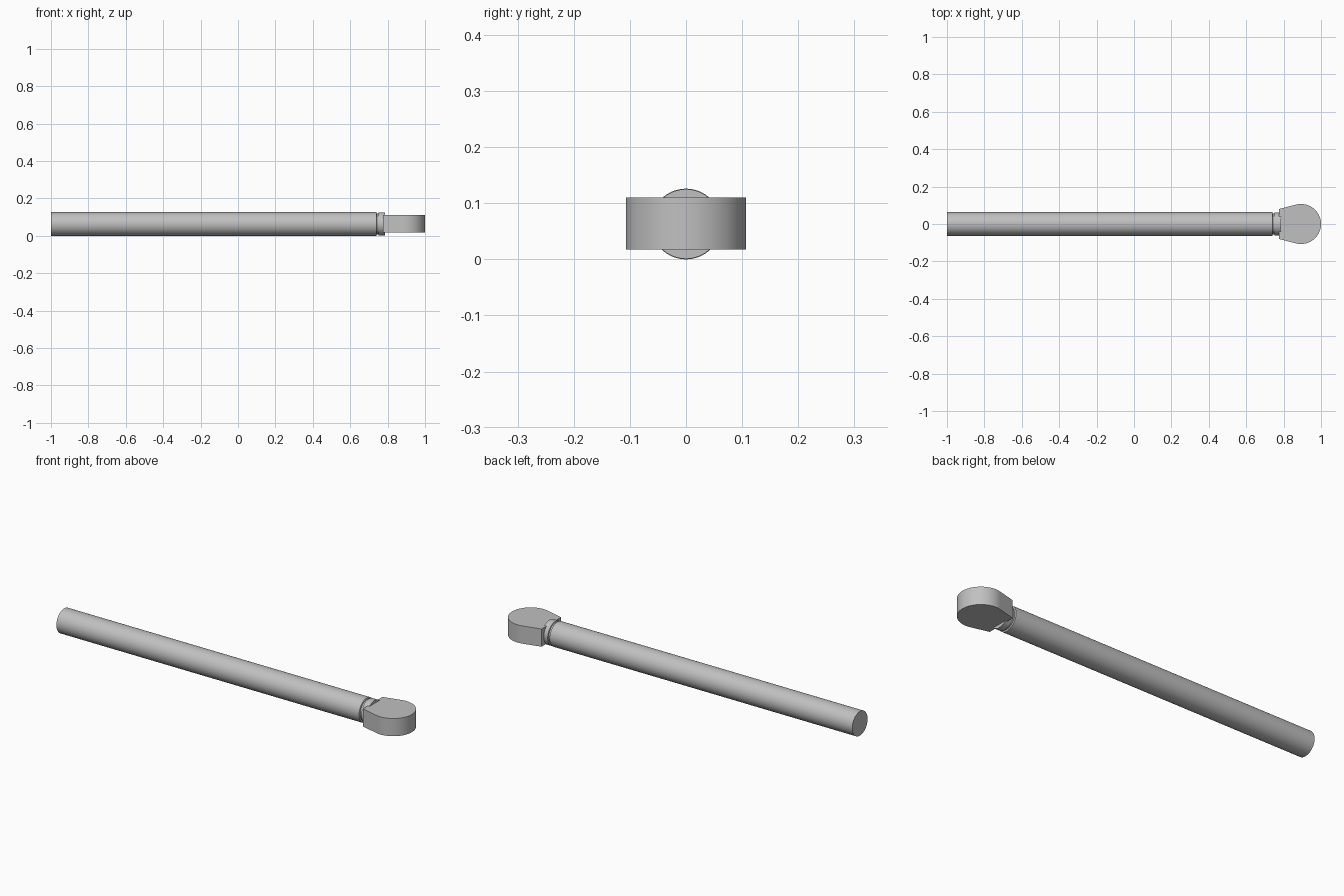
import bpy, bmesh, math
from mathutils import Vector

cube = bpy.data.objects.get("Cube")
if cube:
    bpy.data.objects.remove(cube, do_unlink=True)

steel = bpy.data.materials.new("satin_grey_metal")
steel.use_nodes = True
grey = (0.53, 0.53, 0.53, 1)
steel.diffuse_color = grey
steel.node_tree.nodes["Principled BSDF"].inputs["Base Color"].default_value = grey

MID_Z = 0.063


def finish(name, bm):
    bmesh.ops.recalc_face_normals(bm, faces=bm.faces)
    mesh = bpy.data.meshes.new(name)
    bm.to_mesh(mesh)
    bm.free()
    mesh.materials.append(steel)
    obj = bpy.data.objects.new(name, mesh)
    bpy.context.collection.objects.link(obj)
    bpy.ops.object.select_all(action="DESELECT")
    obj.select_set(True)
    bpy.context.view_layer.objects.active = obj
    bpy.ops.object.shade_smooth_by_angle(angle=math.radians(30))
    return obj


def turned(name, profile, sides=64):
    """Revolve (x, radius) points around the long axis."""
    bm = bmesh.new()
    rings = []
    for x, r in profile:
        angles = [2 * math.pi * i / sides for i in range(sides)]
        rings.append([bm.verts.new((x, r * math.cos(a), MID_Z + r * math.sin(a)))
                      for a in angles])
    for a, b in zip(rings, rings[1:]):
        for i in range(sides):
            j = (i + 1) % sides
            bm.faces.new((a[i], a[j], b[j], b[i]))
    bm.faces.new(rings[0])
    bm.faces.new(rings[-1])
    return finish(name, bm)


# Long bar with a shallow groove and a short collar at its end
turned("handle_bar", [(-1, 0.063), (0.74, 0.063), (0.742, 0.056), (0.75, 0.056),
                      (0.752, 0.062), (0.785, 0.062)])

# Flat head: round nose with straight sides tapering back to the collar
centre, radius, tangent = 0.893, 0.107, math.radians(105)
steps = 64
outline = [(0.774, -0.08)]
for i in range(steps + 1):
    a = tangent * (2 * i / steps - 1)
    outline.append((centre + radius * math.cos(a), radius * math.sin(a)))
outline.append((0.774, 0.08))

bm = bmesh.new()
base = bm.faces.new([bm.verts.new((x, y, 0.018)) for x, y in outline])
top = bmesh.ops.extrude_face_region(bm, geom=[base])
verts = [v for v in top["geom"] if isinstance(v, bmesh.types.BMVert)]
bmesh.ops.translate(bm, verts=verts, vec=Vector((0, 0, 0.092)))
if not any(abs(f.normal.z) > 0.9 and f.calc_center_median().z < 0.02 for f in bm.faces):
    bm.faces.new([v for v in base.verts])
finish("ratchet_head", bm)
